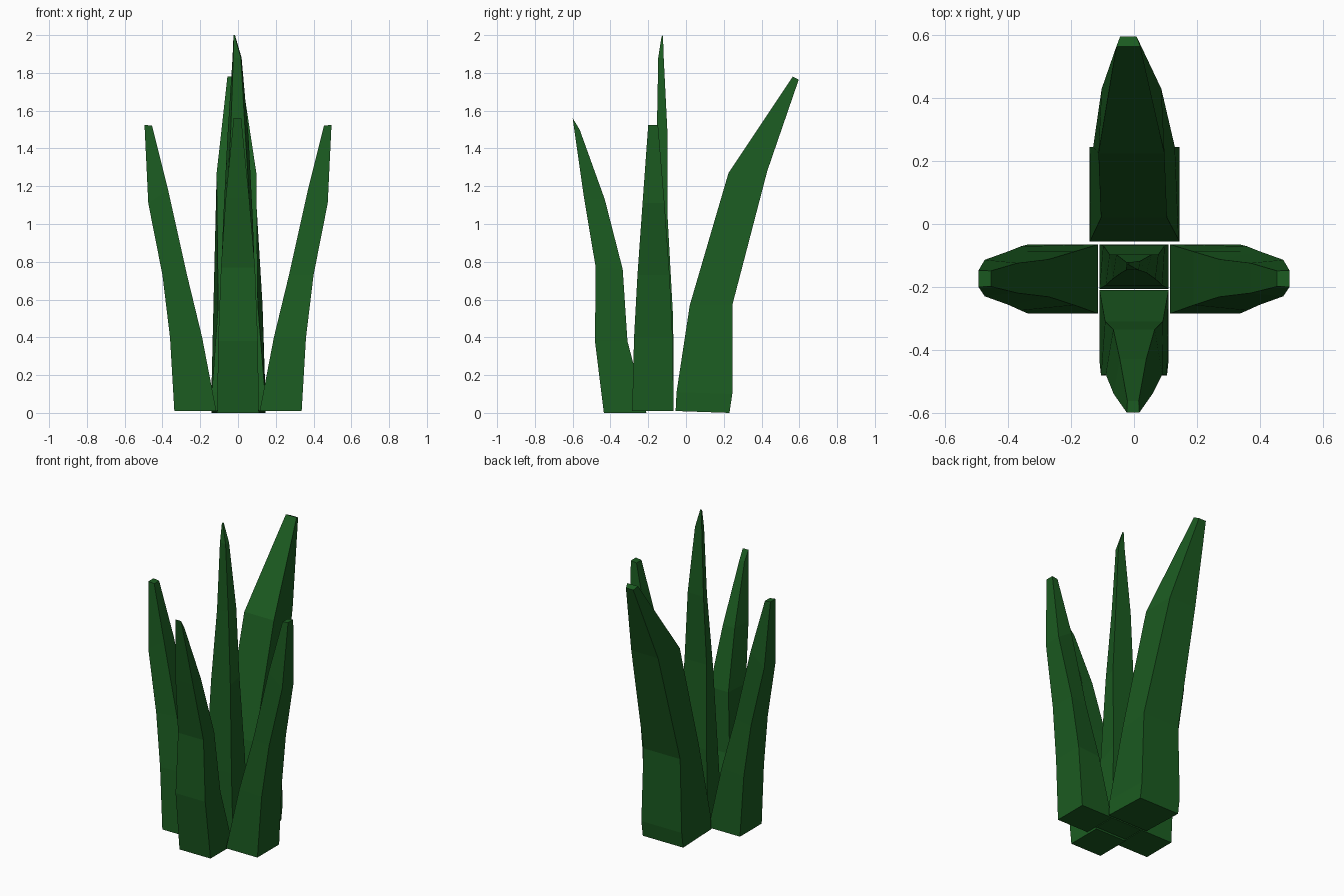
import bpy, bmesh
from mathutils import Vector

green = bpy.data.materials.new("leaf_green")
green.diffuse_color = (0.011, 0.105, 0.015, 1)


def blade(name, out, side, rows):
    """Loft four-sided rings. Row: inner distance, inner z, inner half width,
    outer distance, outer z, outer half width, sideways centre."""
    out, side, up = Vector(out), Vector(side), Vector((0, 0, 1))
    bm = bmesh.new()
    rings = []
    for di, zi, wi, do, zo, wo, c in rows:
        corners = [(di, zi, -wi), (di, zi, wi), (do, zo, wo), (do, zo, -wo)]
        rings.append([bm.verts.new(out * d + up * z + side * (c + w))
                      for d, z, w in corners])
    for a, b in zip(rings, rings[1:]):
        for i in range(4):
            j = (i + 1) % 4
            bm.faces.new((a[i], a[j], b[j], b[i]))
    bm.faces.new(rings[0])
    bm.faces.new(rings[-1])
    bmesh.ops.recalc_face_normals(bm, faces=bm.faces)
    mesh = bpy.data.meshes.new(name)
    bm.to_mesh(mesh)
    bm.free()
    mesh.materials.append(green)
    obj = bpy.data.objects.new(name, mesh)
    bpy.context.collection.objects.link(obj)
    return obj


# Tall leaf leaning back
blade("back_leaf", (0, 1, 0), (1, 0, 0), [
    (-0.055, 0.01, 0.143, 0.23, 0.0, 0.143, 0.002),
    (-0.05, 0.11, 0.14, 0.245, 0.10, 0.143, 0.002),
    (0.02, 0.57, 0.105, 0.245, 0.57, 0.13, 0.0),
    (0.225, 1.27, 0.105, 0.43, 1.28, 0.095, -0.008),
    (0.565, 1.78, 0.038, 0.597, 1.765, 0.026, -0.018)])

# Upright centre leaf
blade("centre_leaf", (0, -1, 0), (1, 0, 0), [
    (0.065, 0.01, 0.11, 0.207, 0.01, 0.11, 0.0),
    (0.068, 0.5, 0.098, 0.195, 0.45, 0.09, 0.0),
    (0.097, 1.03, 0.078, 0.175, 1.0, 0.068, 0.0),
    (0.097, 1.46, 0.056, 0.155, 1.45, 0.04, 0.0),
    (0.118, 1.88, 0.024, 0.147, 1.88, 0.02, -0.005),
    (0.122, 2.0, 0.004, 0.130, 1.99, 0.004, -0.02)])

# Leaf leaning forward
blade("front_leaf", (0, -1, 0), (1, 0, 0), [
    (0.21, 0.0, 0.11, 0.435, 0.0, 0.11, 0.0),
    (0.31, 0.38, 0.092, 0.482, 0.38, 0.105, 0.0),
    (0.335, 0.76, 0.066, 0.478, 0.77, 0.09, 0.0),
    (0.43, 1.13, 0.042, 0.54, 1.14, 0.062, -0.003),
    (0.563, 1.50, 0.018, 0.6, 1.56, 0.02, -0.003)])

# Matching leaves on the two sides
side_rows = [
    (0.115, 0.01, 0.11, 0.337, 0.01, 0.11, -0.175),
    (0.19, 0.40, 0.085, 0.36, 0.40, 0.102, -0.173),
    (0.27, 0.73, 0.06, 0.40, 0.73, 0.085, -0.172),
    (0.37, 1.18, 0.048, 0.475, 1.11, 0.058, -0.172),
    (0.455, 1.52, 0.025, 0.495, 1.525, 0.026, -0.174)]
for name, sx in (("right_leaf", 1), ("left_leaf", -1)):
    blade(name, (sx, 0, 0), (0, 1, 0), side_rows)
